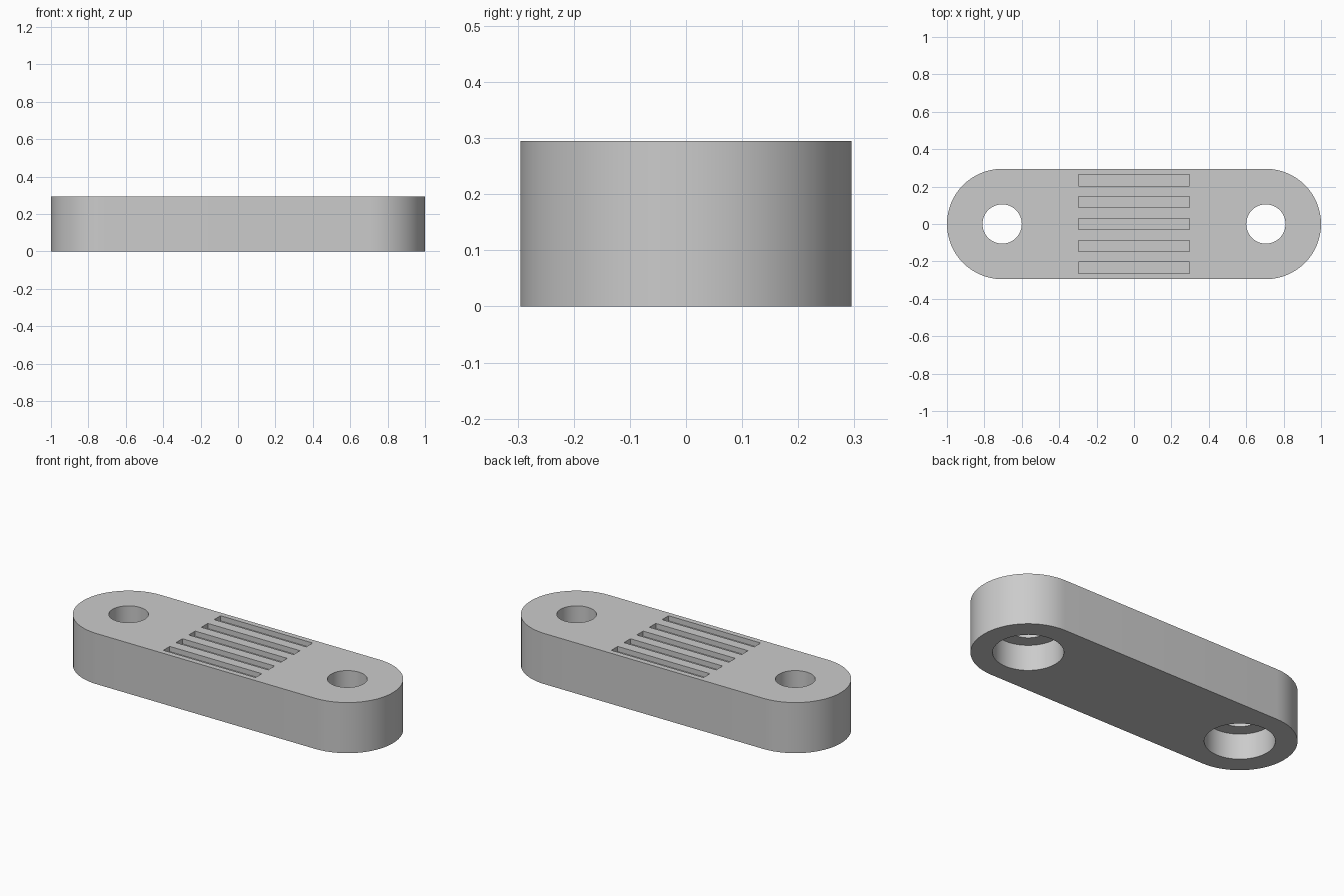
import bpy
import bmesh
from math import cos, sin, pi, radians
from mathutils import Matrix

if "Cube" in bpy.data.objects:
    bpy.data.objects.remove(bpy.data.objects["Cube"], do_unlink=True)

HEIGHT = 0.295
END_RADIUS = 0.295
HOLE_X = 1 - END_RADIUS
SEGMENTS = 64

grey = bpy.data.materials.new("light grey")
grey.use_nodes = True
colour = (0.6, 0.6, 0.6, 1)
grey.diffuse_color = colour
grey.node_tree.nodes["Principled BSDF"].inputs["Base Color"].default_value = colour


def make_object(name, bm):
    bmesh.ops.recalc_face_normals(bm, faces=bm.faces)
    mesh = bpy.data.meshes.new(name)
    bm.to_mesh(mesh)
    bm.free()
    mesh.materials.append(grey)
    obj = bpy.data.objects.new(name, mesh)
    bpy.context.collection.objects.link(obj)
    return obj


def cylinder(name, radius, x, bottom, top):
    bm = bmesh.new()
    bmesh.ops.create_cone(bm, cap_ends=True, segments=SEGMENTS,
                          radius1=radius, radius2=radius, depth=top - bottom,
                          matrix=Matrix.Translation((x, 0, (top + bottom) / 2)))
    return make_object(name, bm)


def box(name, size, centre):
    bm = bmesh.new()
    bmesh.ops.create_cube(bm, size=1, matrix=Matrix.Translation(centre)
                          @ Matrix.Diagonal((*size, 1)))
    return make_object(name, bm)


def cut(target, cutter):
    cutter.hide_render = True
    mod = target.modifiers.new("cut", "BOOLEAN")
    mod.operation = "DIFFERENCE"
    mod.solver = "EXACT"
    mod.object = cutter
    bpy.context.view_layer.objects.active = target
    bpy.ops.object.modifier_apply(modifier=mod.name)
    bpy.data.objects.remove(cutter, do_unlink=True)


# Rounded bar: two half circles joined by straight sides, extruded upward
bm = bmesh.new()
outline = []
for side, start in ((1, -pi / 2), (-1, pi / 2)):
    for i in range(SEGMENTS // 2 + 1):
        a = start + 2 * pi * i / SEGMENTS
        outline.append(bm.verts.new((side * HOLE_X + END_RADIUS * cos(a),
                                     END_RADIUS * sin(a), 0)))
base = bm.faces.new(outline)
extruded = bmesh.ops.extrude_face_region(bm, geom=[base], use_keep_orig=True)
bmesh.ops.translate(bm, vec=(0, 0, HEIGHT),
                    verts=[v for v in extruded["geom"] if isinstance(v, bmesh.types.BMVert)])
bar = make_object("rounded_bar", bm)

# Through holes with wide counterbores from below
for x in (-HOLE_X, HOLE_X):
    cut(bar, cylinder("counterbore_cutter", 0.182, x, -0.1, HEIGHT / 2))
    cut(bar, cylinder("hole_cutter", 0.105, x, 0.1, HEIGHT + 0.1))

# Five shallow grip slots across the middle of the top
SLOT_DEPTH = 0.03
for i in range(-2, 3):
    cut(bar, box("slot_cutter", (0.594, 0.059, 2 * SLOT_DEPTH), (0, i * 0.117, HEIGHT)))

# Smooth round walls, crisp rims
bpy.ops.object.select_all(action="DESELECT")
bar.select_set(True)
bpy.context.view_layer.objects.active = bar
bpy.ops.object.shade_smooth_by_angle(angle=radians(30))
